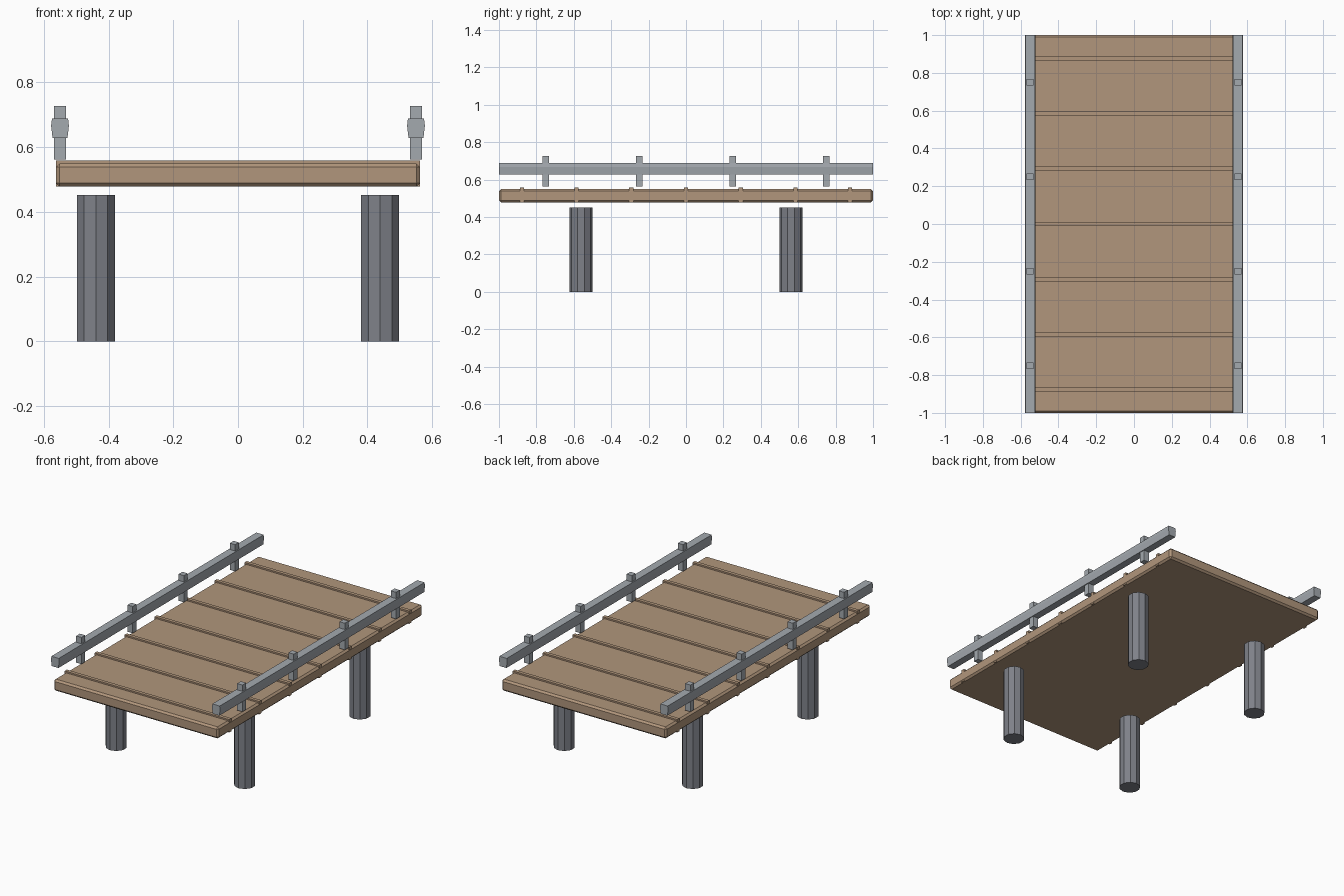
import bpy
import bmesh

cube = bpy.data.objects.get("Cube")
if cube:
    bpy.data.objects.remove(cube, do_unlink=True)


def material(name, rgb):
    mat = bpy.data.materials.new(name)
    mat.use_nodes = True
    mat.diffuse_color = (*rgb, 1)
    bsdf = mat.node_tree.nodes["Principled BSDF"]
    bsdf.inputs["Base Color"].default_value = (*rgb, 1)
    bsdf.inputs["Roughness"].default_value = 0.9
    return mat


wood = material("tan wood", (0.44, 0.305, 0.20))
rail_grey = material("light grey", (0.37, 0.40, 0.43))
leg_grey = material("dark grey", (0.21, 0.22, 0.25))


def finish(bm, name, mat):
    bmesh.ops.recalc_face_normals(bm, faces=bm.faces)
    mesh = bpy.data.meshes.new(name)
    bm.to_mesh(mesh)
    bm.free()
    mesh.materials.append(mat)
    obj = bpy.data.objects.new(name, mesh)
    bpy.context.collection.objects.link(obj)
    return obj


def box(name, mat, x, y, z, bevel=0):
    """Box from (low, high) spans, with optional chamfered edges."""
    bm = bmesh.new()
    bmesh.ops.create_cube(bm, size=1)
    for v in bm.verts:
        v.co = [span[0] if c < 0 else span[1] for c, span in zip(v.co, (x, y, z))]
    if bevel:
        bmesh.ops.bevel(bm, geom=bm.edges[:], offset=bevel, segments=1, affect='EDGES')
    return finish(bm, name, mat)


def around(center, half):
    return (center - half, center + half)


# Deck slab with chamfered edges
box("deck", wood, (-0.563, 0.563), (-1, 1), (0.478, 0.549), bevel=0.011)

# Cross battens standing slightly proud of the deck
for i in range(-3, 4):
    box("batten", wood, (-0.562, 0.562), around(i * 0.2925, 0.011), (0.4785, 0.558))

# Rail cross-section: half width and height
rail_profile = [(0.023, 0.628), (0.0275, 0.666), (0.025, 0.688)]

for side, word in ((1, "left"), (-1, "right")):
    # Rail running the full length
    bm = bmesh.new()
    outline = rail_profile + [(-w, z) for w, z in reversed(rail_profile)]
    end = bm.faces.new([bm.verts.new((side * 0.55 + w, -1, z)) for w, z in outline])
    pushed = bmesh.ops.extrude_face_region(bm, geom=[end])["geom"]
    bmesh.ops.translate(bm, vec=(0, 2, 0),
                        verts=[g for g in pushed if isinstance(g, bmesh.types.BMVert)])
    finish(bm, word + "_rail", rail_grey)

    # Posts through the rail
    for y in (-0.75, -0.25, 0.25, 0.75):
        box(word + "_rail_post", rail_grey, around(side * 0.55, 0.018),
            around(y, 0.018), (0.562, 0.727))

    # Ten-sided legs
    for y in (-0.5615, 0.5615):
        bpy.ops.mesh.primitive_cylinder_add(vertices=10, radius=0.0615, depth=0.452,
                                            location=(side * 0.439, y, 0.226))
        leg = bpy.context.object
        leg.name = word + "_leg"
        leg.data.materials.append(leg_grey)
